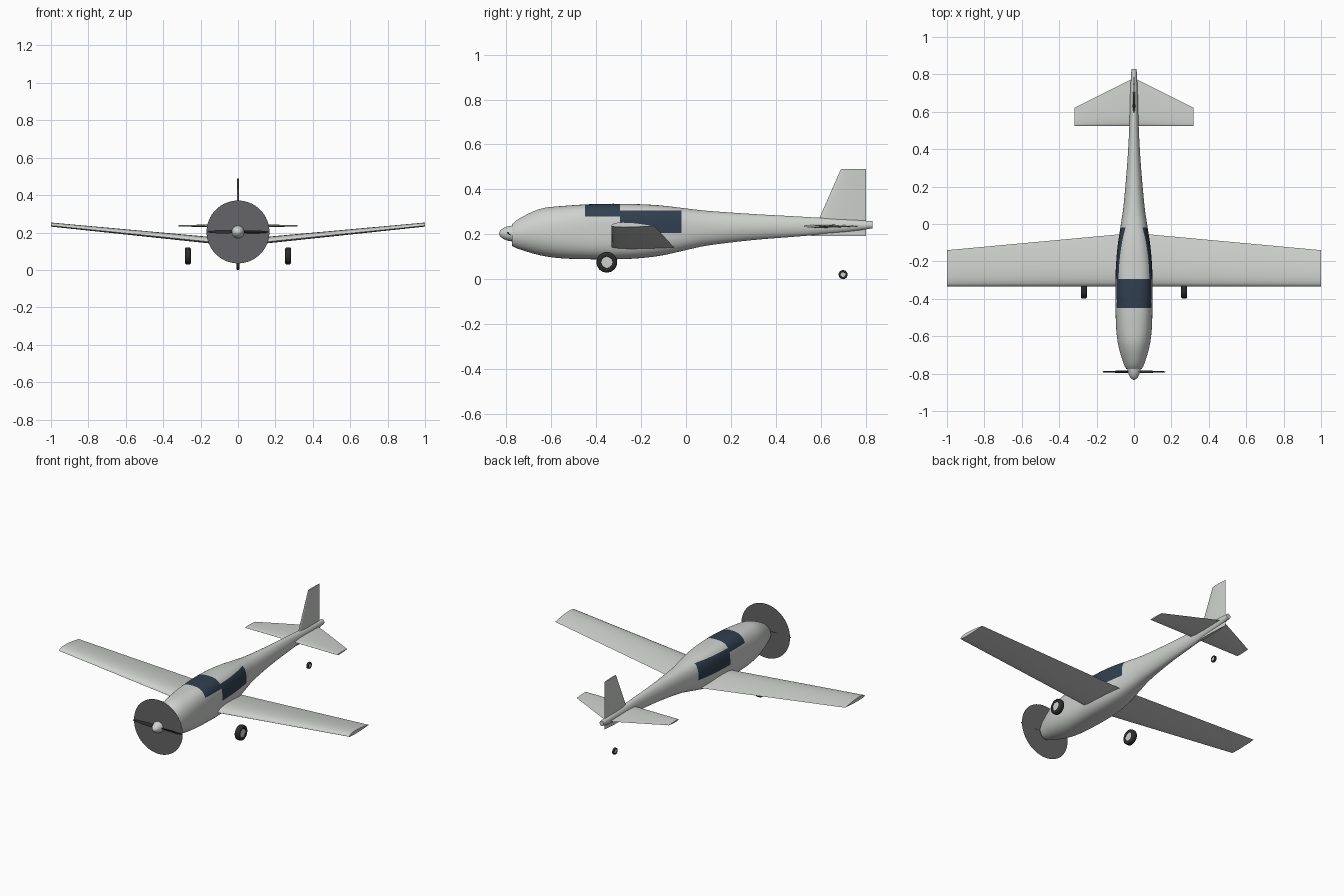
import bpy, bmesh, math
from mathutils import Vector, Matrix

cube = bpy.data.objects.get("Cube")
if cube:
    bpy.data.objects.remove(cube, do_unlink=True)


def material(name, rgb, rough=0.6):
    m = bpy.data.materials.new(name)
    m.use_nodes = True
    m.diffuse_color = (*rgb, 1)
    bsdf = next(n for n in m.node_tree.nodes if n.type == 'BSDF_PRINCIPLED')
    bsdf.inputs["Base Color"].default_value = (*rgb, 1)
    bsdf.inputs["Roughness"].default_value = rough
    return m


PAINT = material("light grey paint", (0.62, 0.64, 0.62))
GLASS = material("dark blue glass", (0.03, 0.05, 0.08))
DISC = material("propeller blur grey", (0.13, 0.13, 0.135))
BLACK = material("black rubber", (0.025, 0.025, 0.025))


def finish(bm, name, mats, angle=40):
    bmesh.ops.recalc_face_normals(bm, faces=bm.faces)
    mesh = bpy.data.meshes.new(name)
    bm.to_mesh(mesh)
    bm.free()
    obj = bpy.data.objects.new(name, mesh)
    bpy.context.collection.objects.link(obj)
    for m in mats:
        mesh.materials.append(m)
    bpy.ops.object.select_all(action='DESELECT')
    obj.select_set(True)
    bpy.context.view_layer.objects.active = obj
    bpy.ops.object.shade_smooth_by_angle(angle=math.radians(angle))
    return obj


def loft(rings, caps=True):
    """Skin a list of closed point loops."""
    bm = bmesh.new()
    loops = [[bm.verts.new(p) for p in ring] for ring in rings]
    for a, b in zip(loops, loops[1:]):
        for i in range(len(a)):
            j = (i + 1) % len(a)
            bm.faces.new((a[i], a[j], b[j], b[i]))
    if caps:
        bm.faces.new(loops[0])
        bm.faces.new(loops[-1])
    return bm


def smooth_rows(rows, steps):
    """Catmull-Rom interpolation between rows of numbers."""
    out = []
    for i in range(len(rows) - 1):
        p0, p1 = rows[max(i - 1, 0)], rows[i]
        p2, p3 = rows[i + 1], rows[min(i + 2, len(rows) - 1)]
        for s in range(steps):
            t = s / steps
            out.append([b + 0.5 * t * (c - a + t * (2 * a - 5 * b + 4 * c - d
                        + t * (3 * (b - c) + d - a))) for a, b, c, d in zip(p0, p1, p2, p3)])
    return out + [rows[-1]]


def oval(y, half_width, bottom, top, power, count=48):
    """Superellipse ring across the fuselage."""
    mid, half = (top + bottom) / 2, (top - bottom) / 2
    ring = []
    for i in range(count):
        a = 2 * math.pi * (i + 0.5) / count
        c, s = math.cos(a), math.sin(a)
        ring.append((half_width * math.copysign(abs(c) ** (2 / power), c), y,
                     mid + half * math.copysign(abs(s) ** (2 / power), s)))
    return ring


def airfoil(origin, chord, thick, up, upper=1.0, lower=1.0, n=12):
    """Closed aerofoil loop running back along y, thickened along 'up'."""
    def half(u):
        return 5 * thick * (0.2969 * math.sqrt(u) - 0.126 * u - 0.3516 * u**2
                            + 0.2843 * u**3 - 0.1036 * u**4)
    us = [(1 - math.cos(math.pi * i / n)) / 2 for i in range(n + 1)]
    pts = [(u, upper * half(u)) for u in us]
    pts += [(u, -lower * half(u)) for u in us[-2:0:-1]]
    return [Vector(origin) + Vector((0, u * chord, 0)) + Vector(up) * h for u, h in pts]


# Fuselage: y, half width, bottom, top, squareness
stations = [
    (-0.775, 0.042, 0.147, 0.244, 2.0),
    (-0.74, 0.058, 0.132, 0.272, 2.0),
    (-0.65, 0.084, 0.106, 0.313, 2.2),
    (-0.55, 0.096, 0.092, 0.326, 2.5),
    (-0.4, 0.099, 0.088, 0.335, 2.9),
    (-0.25, 0.098, 0.090, 0.335, 3.0),
    (-0.12, 0.088, 0.103, 0.329, 2.8),
    (0.0, 0.070, 0.129, 0.315, 2.5),
    (0.1, 0.056, 0.150, 0.304, 2.2),
    (0.3, 0.038, 0.174, 0.290, 2.0),
    (0.5, 0.026, 0.190, 0.279, 2.0),
    (0.7, 0.020, 0.208, 0.267, 2.0),
    (0.83, 0.014, 0.226, 0.258, 2.0),
]
bm = loft([oval(*row) for row in smooth_rows(stations, 4)])

# Windscreen and side windows, cut in along their borders
SCREEN_FRONT, SCREEN_BACK, WINDOW_BACK = -0.45, -0.295, -0.02
SILL, SCREEN_SILL, WINDOW_TOP = 0.205, 0.28, 0.305
cuts = [((0, y, 0), (0, 1, 0)) for y in (SCREEN_FRONT, SCREEN_BACK, WINDOW_BACK)]
cuts += [((0, 0, z), (0, 0, 1)) for z in (SILL, SCREEN_SILL, WINDOW_TOP)]
for point, normal in cuts:
    near = [f for f in bm.faces
            if SCREEN_FRONT - 0.1 < f.calc_center_median().y < WINDOW_BACK + 0.1]
    edges = {e for f in near for e in f.edges}
    verts = {v for f in near for v in f.verts}
    bmesh.ops.bisect_plane(bm, geom=near + list(edges) + list(verts),
                           plane_co=point, plane_no=normal, dist=1e-5)
for f in bm.faces:
    c = f.calc_center_median()
    screen = SCREEN_FRONT < c.y < SCREEN_BACK and c.z > SCREEN_SILL
    window = SCREEN_BACK < c.y < WINDOW_BACK and SILL < c.z < WINDOW_TOP
    f.material_index = int(screen or window)
finish(bm, "fuselage", [PAINT, GLASS])

# Main wing with dihedral and a straight leading edge
Z = (0, 0, 1)
finish(loft([airfoil((x, -0.333, z), chord, thick, Z, 1.5, 0.5)
             for x, z, chord, thick in ((-1, 0.237, 0.193, 0.022), (0, 0.135, 0.285, 0.038),
                                        (1, 0.237, 0.193, 0.022))]), "wing", [PAINT])

# Tailplane and fin
finish(loft([airfoil((x, 0.525, 0.236), chord, thick, Z)
             for x, chord, thick in ((-0.318, 0.097, 0.009), (0, 0.255, 0.016),
                                     (0.318, 0.097, 0.009))]), "tailplane", [PAINT])
finish(loft([airfoil((0, y, z), 0.802 - y, thick, (1, 0, 0))
             for y, z, thick in ((0.56, 0.193, 0.018), (0.69, 0.49, 0.009))]),
       "tail_fin", [PAINT])

# Spinner
HUB_Z = 0.203
nose = [(-0.833, 0.004), (-0.828, 0.013), (-0.815, 0.024), (-0.795, 0.032), (-0.772, 0.036)]
finish(loft([oval(y, r, HUB_Z - r, HUB_Z + r, 2, 32) for y, r in nose]), "spinner", [PAINT])

# Spinning propeller disc
bm = bmesh.new()
bmesh.ops.create_circle(bm, cap_ends=True, segments=64, radius=0.168,
                        matrix=Matrix.Translation((0, -0.784, HUB_Z))
                        @ Matrix.Rotation(math.pi / 2, 4, 'X'))
finish(bm, "propeller_disc", [DISC])

# Two twisted propeller blades
for side, label in ((1, "left"), (-1, "right")):
    rings = []
    for r, width, pitch in ((0.01, 0.016, 50), (0.06, 0.021, 42), (0.12, 0.016, 30),
                            (0.168, 0.006, 20)):
        turn = Matrix.Rotation(side * math.radians(pitch), 3, 'X')
        rings.append([Vector((side * r, -0.79, HUB_Z))
                      + turn @ Vector((0, 0.0025 * math.sin(a), width / 2 * math.cos(a)))
                      for a in (math.tau * i / 12 for i in range(12))])
    finish(loft(rings), "propeller_blade_" + label, [BLACK])


def wheel(name, centre, radius, width):
    """Rounded tyre around a light hub, axle along x."""
    outline = [(0.5, 0.3), (0.56, 0.44), (0.72, 0.5), (0.88, 0.48), (0.97, 0.36), (1, 0.15)]
    outline += [(r, -w) for r, w in reversed(outline)]
    for part, profile, mat in (("tyre", outline, BLACK),
                               ("hub", [(0.56, 0.4), (0.56, -0.4)], PAINT)):
        rings = [[Vector(centre) + Vector((w * width, r * radius * math.cos(a),
                                           r * radius * math.sin(a)))
                  for a in (math.tau * i / 32 for i in range(32))] for r, w in profile]
        finish(loft(rings), name + "_" + part, [mat])


wheel("left_wheel", (0.268, -0.353, 0.075), 0.046, 0.032)
wheel("right_wheel", (-0.268, -0.353, 0.075), 0.046, 0.032)
wheel("tail_wheel", (0, 0.70, 0.02), 0.02, 0.014)
